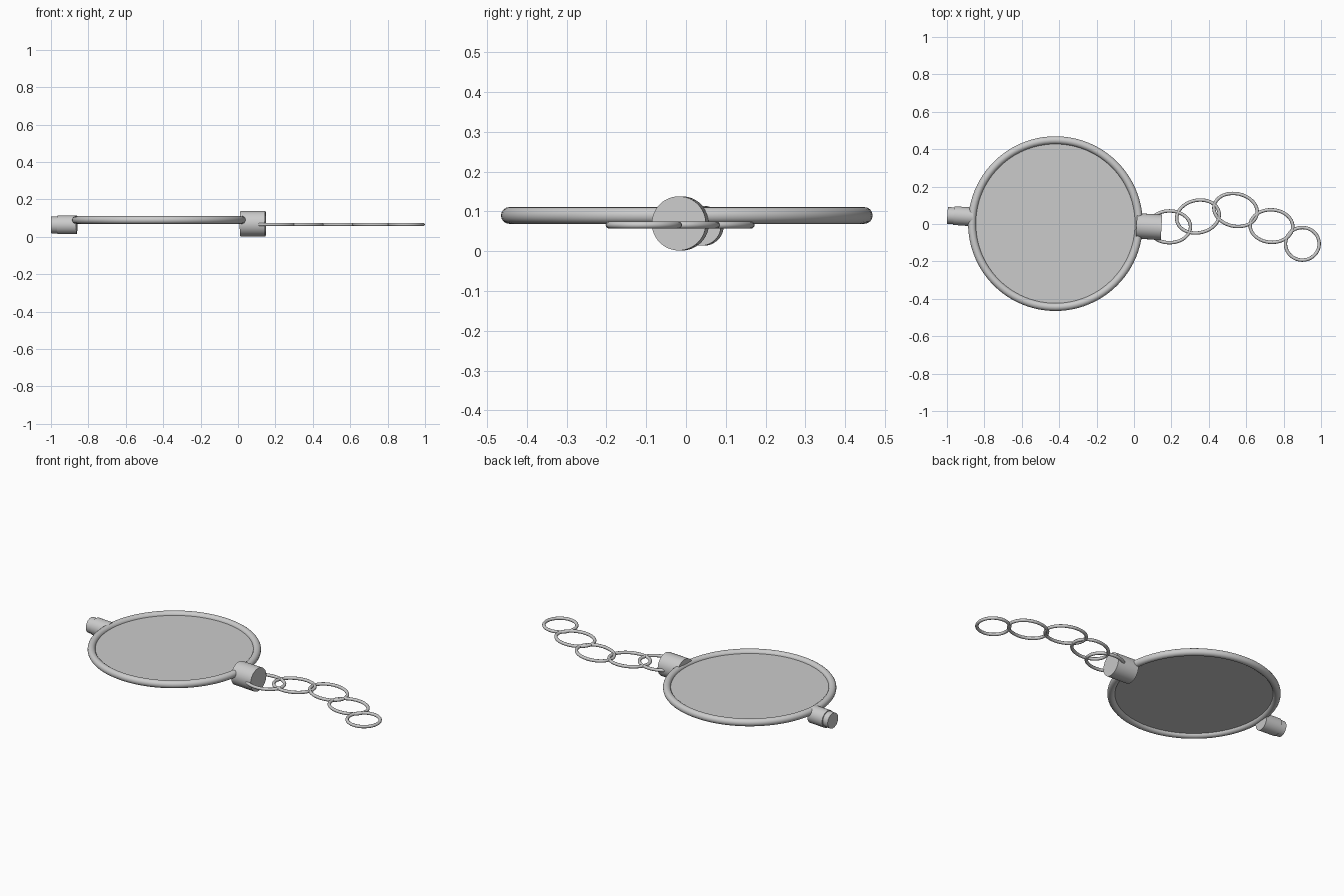
import bpy, math
from mathutils import Vector

if "Cube" in bpy.data.objects:
    bpy.data.objects.remove(bpy.data.objects["Cube"])


def smooth(obj):
    bpy.ops.object.select_all(action='DESELECT')
    obj.select_set(True)
    bpy.context.view_layer.objects.active = obj
    bpy.ops.object.shade_smooth_by_angle(angle=math.radians(40))


def ring(name, loc, rx, ry, tube, tilt=0, major=64, minor=12):
    """Round-section ring, elliptical when rx and ry differ (outer radii)."""
    n, m = major, minor
    verts, faces = [], []
    for i in range(n):
        a = 2 * math.pi * i / n
        c, s = math.cos(a), math.sin(a)
        nx, ny = c / (rx - tube), s / (ry - tube)
        l = math.hypot(nx, ny)
        for j in range(m):
            b = 2 * math.pi * j / m
            o = tube * math.cos(b) / l
            verts.append(((rx - tube) * c + nx * o, (ry - tube) * s + ny * o,
                          tube * math.sin(b)))
            k, p = (i + 1) % n, (j + 1) % m
            faces.append((i * m + j, k * m + j, k * m + p, i * m + p))
    mesh = bpy.data.meshes.new(name)
    mesh.from_pydata(verts, [], faces)
    obj = bpy.data.objects.new(name, mesh)
    bpy.context.collection.objects.link(obj)
    obj.location = loc
    obj.rotation_euler.z = math.radians(tilt)
    smooth(obj)
    return obj


def barrel(name, start, end, radius):
    """Capped cylinder between two points."""
    a, b = Vector(start), Vector(end)
    bpy.ops.mesh.primitive_cylinder_add(vertices=48, radius=radius, depth=(b - a).length,
                                        location=(a + b) / 2)
    obj = bpy.context.object
    obj.name = name
    obj.rotation_euler = (b - a).to_track_quat('Z', 'Y').to_euler()
    smooth(obj)
    return obj


# Rim and glass
ring("rim", (-0.42, 0.002, 0.09), 0.467, 0.467, 0.021, major=96, minor=16)
bpy.ops.mesh.primitive_cylinder_add(vertices=96, radius=0.435, depth=0.006,
                                    location=(-0.42, 0.002, 0.09))
bpy.context.object.name = "lens"
smooth(bpy.context.object)

# Chain-side barrel
barrel("chain_barrel", (0.013, -0.010, 0.070), (0.147, -0.018, 0.070), 0.068)

# Knob on the far side, with a stepped end
barrel("knob_body", (-0.964, 0.045, 0.064), (-0.862, 0.038, 0.064), 0.050)
barrel("knob_cap", (-0.998, 0.046, 0.064), (-0.955, 0.043, 0.064), 0.045)

# Chain links: centre x, y, half width, half height, tilt
links = [(0.190, -0.015, 0.121, 0.094, 0),
         (0.342, 0.040, 0.124, 0.096, 12),
         (0.543, 0.075, 0.126, 0.096, -12),
         (0.735, -0.011, 0.123, 0.096, -3),
         (0.900, -0.106, 0.099, 0.096, 0)]
for i, (x, y, rx, ry, tilt) in enumerate(links):
    ring(f"chain_link_{i + 1}", (x, y, 0.066), rx, ry, 0.009, tilt)
